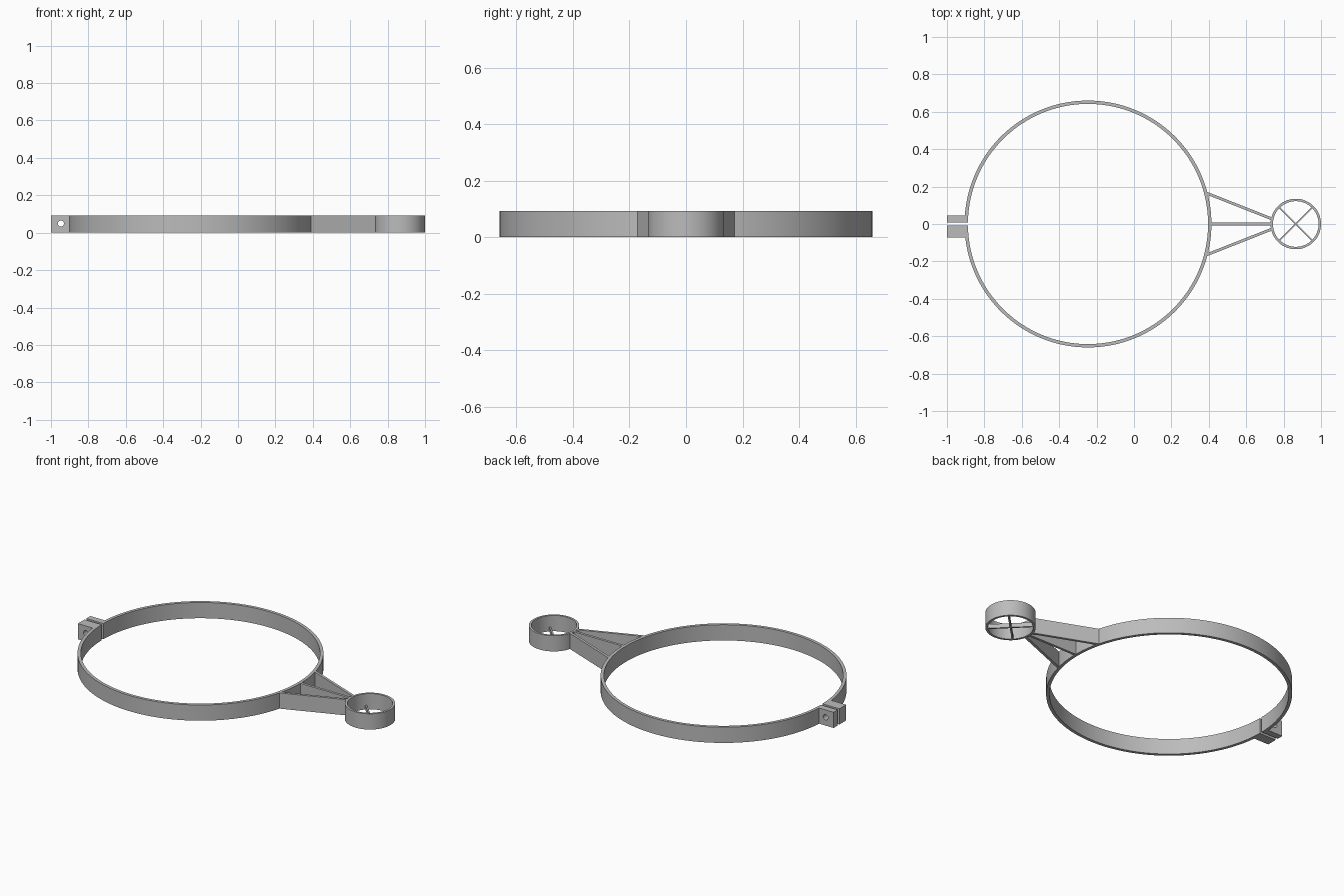
import bpy, bmesh, math
from mathutils import Matrix, Vector

HEIGHT = 0.093
BIG_X, BIG_R, BIG_WALL = -0.246, 0.66, 0.018
CUP_X, CUP_R, CUP_WALL = 0.865, 0.135, 0.013
GAP = 0.008

default = bpy.data.objects.get("Cube")
if default:
    bpy.data.objects.remove(default)

grey = bpy.data.materials.new("plain_grey")
grey.use_nodes = True
grey.diffuse_color = (0.5, 0.5, 0.5, 1)
grey.node_tree.nodes["Principled BSDF"].inputs["Base Color"].default_value = (0.5, 0.5, 0.5, 1)


def finish(bm, name):
    bmesh.ops.recalc_face_normals(bm, faces=bm.faces)
    mesh = bpy.data.meshes.new(name)
    bm.to_mesh(mesh)
    bm.free()
    obj = bpy.data.objects.new(name, mesh)
    bpy.context.collection.objects.link(obj)
    mesh.materials.append(grey)
    return obj


def band(name, cx, radius, wall, steps, half_gap=0.0):
    """Flat-edged ring wall; half_gap leaves a slit on the -x side."""
    bm = bmesh.new()
    slit = math.asin(half_gap / radius)
    closed = half_gap == 0
    loops = []
    for i in range(steps if closed else steps + 1):
        a = -math.pi + slit + (2 * math.pi - 2 * slit) * i / steps
        loops.append([bm.verts.new((cx + r * math.cos(a), r * math.sin(a), z))
                      for r, z in ((radius, 0), (radius, HEIGHT),
                                   (radius - wall, HEIGHT), (radius - wall, 0))])
    pairs = list(zip(loops, loops[1:]))
    if closed:
        pairs.append((loops[-1], loops[0]))
    else:
        bm.faces.new(loops[0])
        bm.faces.new(loops[-1])
    for p, q in pairs:
        for k in range(4):
            n = (k + 1) % 4
            bm.faces.new((p[k], p[n], q[n], q[k]))
    obj = finish(bm, name)
    bpy.ops.object.select_all(action='DESELECT')
    obj.select_set(True)
    bpy.context.view_layer.objects.active = obj
    bpy.ops.object.shade_smooth_by_angle(angle=math.radians(30))
    return obj


def beam(name, start, end, width, height):
    """Upright plate standing on the ground between two plan points."""
    a, b = Vector(start), Vector(end)
    d, mid = b - a, (a + b) / 2
    bm = bmesh.new()
    bmesh.ops.create_cube(bm, size=1, matrix=(
        Matrix.Translation((mid.x, mid.y, height / 2))
        @ Matrix.Rotation(math.atan2(d.y, d.x), 4, 'Z')
        @ Matrix.Diagonal((d.length, width, height, 1))))
    return finish(bm, name)


# Split clamp band and small cup ring
band("clamp_band", BIG_X, BIG_R, BIG_WALL, 160, GAP)
band("cup_ring", CUP_X, CUP_R, CUP_WALL, 96)

# Three struts joining the rings
beam("middle_strut", (0.405, 0), (0.737, 0), 0.015, HEIGHT)
for side, s in (("left", 1), ("right", -1)):
    beam("strut_" + side, (0.383, 0.167 * s), (0.738, 0.027 * s), 0.015, HEIGHT)

# Thin crossed blades at the bottom of the cup
reach = (CUP_R - CUP_WALL / 2) * math.sqrt(0.5)
for i, s in enumerate((1, -1)):
    beam(f"cross_blade_{i + 1}", (CUP_X - reach, -reach * s),
         (CUP_X + reach, reach * s), 0.009, 0.025)

# Bolt hole cutter
bm = bmesh.new()
bmesh.ops.create_cone(bm, cap_ends=True, segments=32, radius1=0.016, radius2=0.016, depth=0.4,
                      matrix=Matrix.Translation((-0.947, 0, 0.049))
                      @ Matrix.Rotation(math.pi / 2, 4, 'X'))
cutter = finish(bm, "bolt_hole_cutter")
cutter.hide_render = True
cutter.hide_viewport = True
cutter.display_type = 'WIRE'

# Clamp lugs either side of the slit
for name, y0, y1 in (("thin_lug", GAP, 0.046), ("thick_lug", -0.071, -GAP)):
    y = (y0 + y1) / 2
    lug = beam(name, (-1, y), (-0.892, y), y1 - y0, HEIGHT)
    cut = lug.modifiers.new("bolt_hole", 'BOOLEAN')
    cut.operation = 'DIFFERENCE'
    cut.solver = 'EXACT'
    cut.object = cutter
